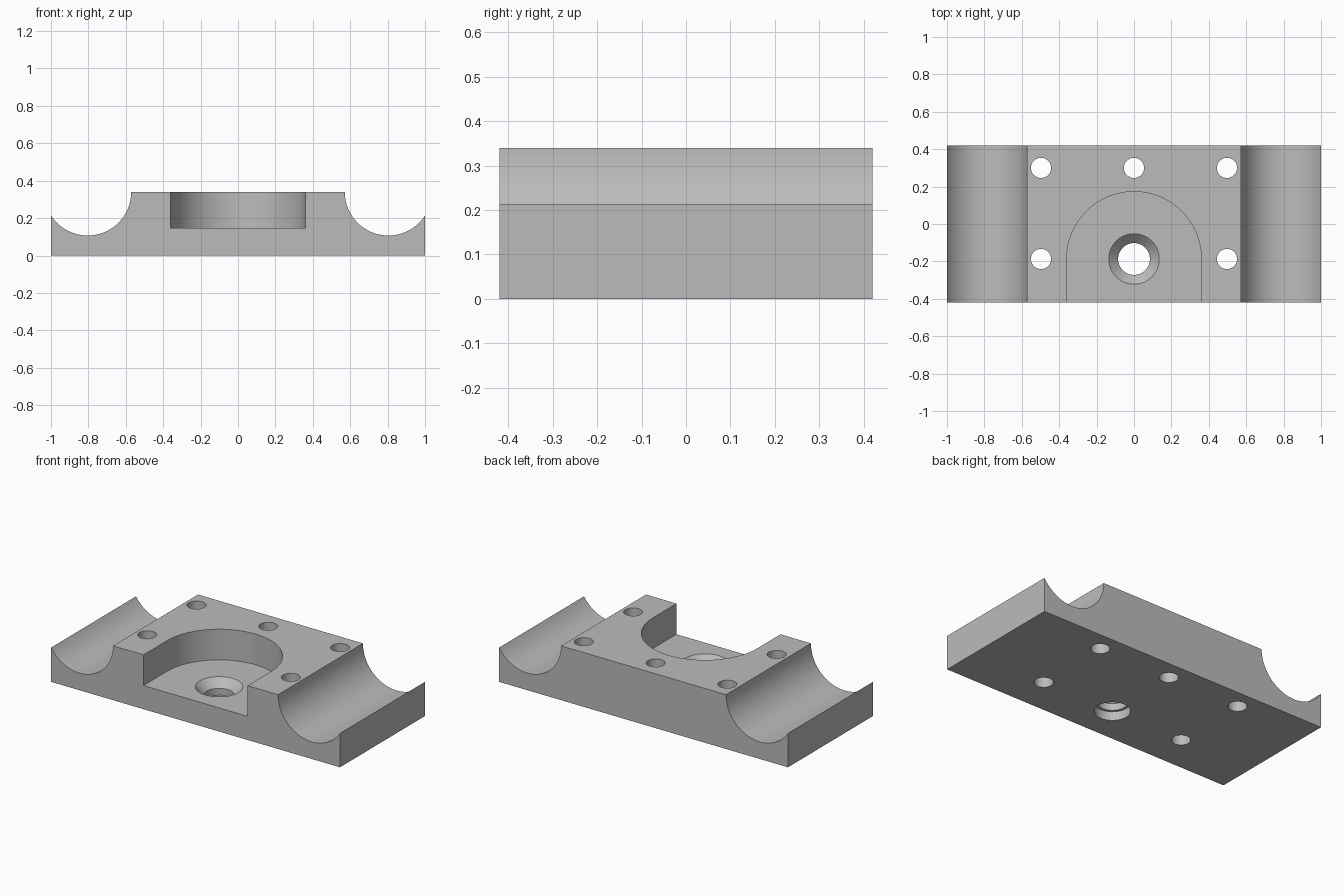
import bpy, bmesh, math
from mathutils import Matrix, Vector

cube = bpy.data.objects.get("Cube")
if cube:
    bpy.data.objects.remove(cube, do_unlink=True)

HALF_W, HALF_D, TOP = 1.0, 0.42, 0.34
GROOVE_X, GROOVE_R = 0.804, 0.233
BORE_Y, POCKET_R, FLOOR = -0.187, 0.36, 0.148

grey = bpy.data.materials.new("light_grey")
grey.use_nodes = True
grey.diffuse_color = (0.5, 0.5, 0.5, 1)
grey.node_tree.nodes["Principled BSDF"].inputs["Base Color"].default_value = (0.5, 0.5, 0.5, 1)


def arc(cx, cy, r, start, end, n):
    angles = [start + (end - start) * i / n for i in range(n + 1)]
    return [(cx + r * math.cos(a), cy + r * math.sin(a)) for a in angles]


def finish(bm, name):
    bmesh.ops.recalc_face_normals(bm, faces=bm.faces)
    mesh = bpy.data.meshes.new(name)
    bm.to_mesh(mesh)
    bm.free()
    mesh.materials.append(grey)
    obj = bpy.data.objects.new(name, mesh)
    bpy.context.collection.objects.link(obj)
    return obj


def extrude(name, points, offset):
    bm = bmesh.new()
    face = bm.faces.new([bm.verts.new(p) for p in points])
    new = bmesh.ops.extrude_face_region(bm, geom=[face])["geom"]
    bmesh.ops.translate(bm, vec=Vector(offset),
                        verts=[v for v in new if isinstance(v, bmesh.types.BMVert)])
    return finish(bm, name)


def lathe(name, profile, x, y, n=48):
    """Closed solid turned from (radius, z) rings."""
    bm = bmesh.new()
    rings = [[bm.verts.new((x + r * math.cos(math.tau * i / n),
                            y + r * math.sin(math.tau * i / n), z))
              for i in range(n)] for r, z in profile]
    for a, b in zip(rings, rings[1:]):
        for i in range(n):
            j = (i + 1) % n
            bm.faces.new((a[i], a[j], b[j], b[i]))
    bm.faces.new(rings[0])
    bm.faces.new(rings[-1])
    return finish(bm, name)


# Block with a round groove along each side
rim = math.acos((HALF_W - GROOVE_X) / GROOVE_R)
right_side = [(HALF_W, 0)] + arc(GROOVE_X, TOP, GROOVE_R, -rim, -math.pi, 40)
left_side = [(-x, z) for x, z in reversed(right_side)]
block = extrude("clamp_block", [(x, -HALF_D, z) for x, z in right_side + left_side],
                (0, 2 * HALF_D, 0))

# Pocket open to the front, with a round back end
outline = arc(0, BORE_Y, POCKET_R, 0, math.pi, 64) + [(-POCKET_R, -0.6), (POCKET_R, -0.6)]
cutters = [extrude("pocket_cutter", [(x, y, FLOOR) for x, y in outline], (0, 0, 0.4))]

# Countersunk bore with a shallow recess underneath
bore = [(0.101, -0.1), (0.101, 0.055), (0.085, 0.055), (0.085, 0.098),
        (0.135, FLOOR), (0.135, 0.25)]
cutters.append(lathe("bore_cutter", bore, 0, BORE_Y))

# Screw holes
for x, y in [(-0.497, 0.3), (0, 0.3), (0.497, 0.3), (-0.497, BORE_Y), (0.497, BORE_Y)]:
    cutters.append(lathe("screw_hole_cutter", [(0.054, -0.1), (0.054, 0.5)], x, y, 32))

# Cut everything out of the block
bpy.ops.object.select_all(action='DESELECT')
block.select_set(True)
bpy.context.view_layer.objects.active = block
for cutter in cutters:
    cutter.hide_render = True
    mod = block.modifiers.new("cut", 'BOOLEAN')
    mod.operation, mod.solver, mod.object = 'DIFFERENCE', 'EXACT', cutter
    bpy.ops.object.modifier_apply(modifier=mod.name)
    bpy.data.objects.remove(cutter, do_unlink=True)

bpy.ops.object.shade_smooth_by_angle(angle=math.radians(30))
